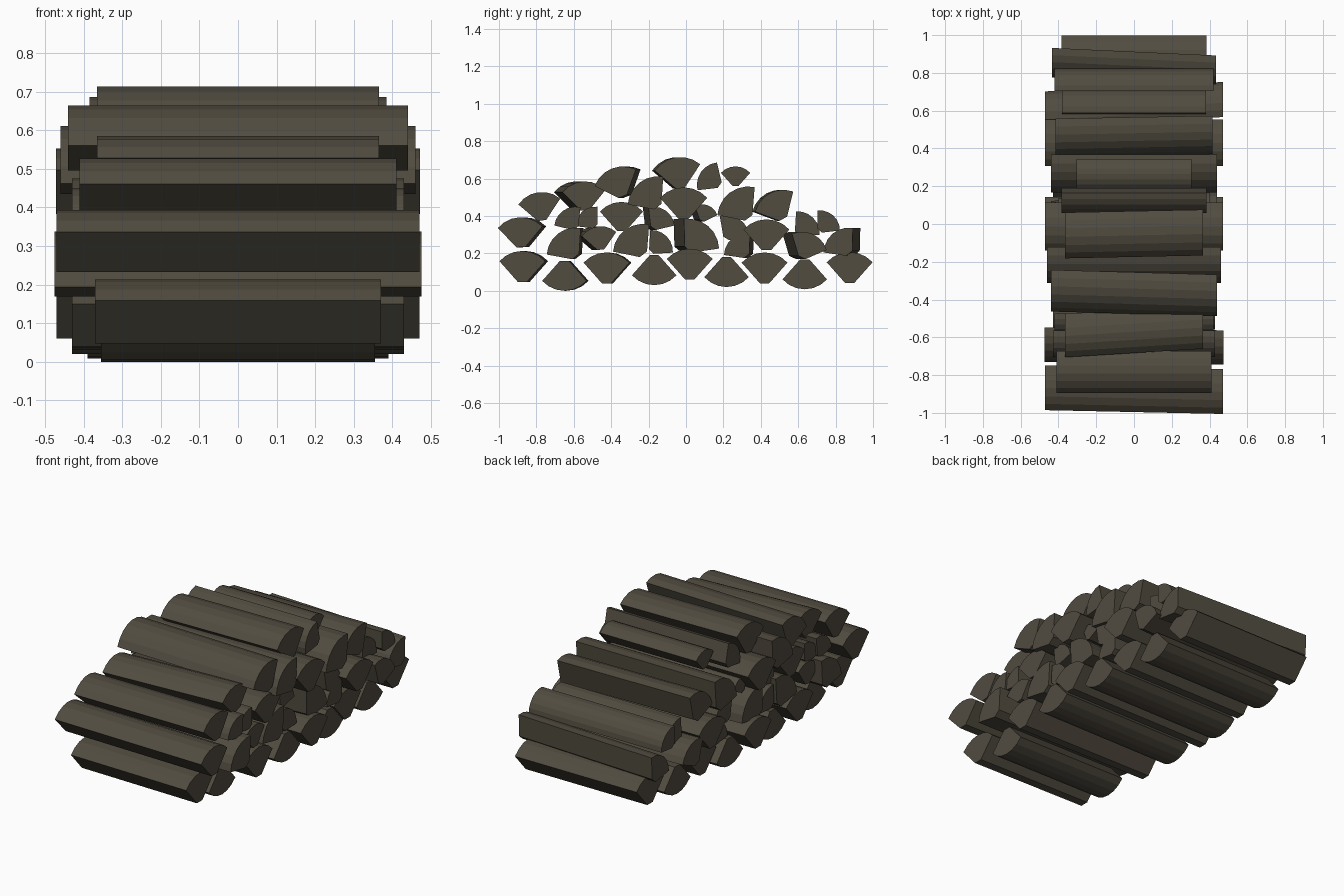
import bpy, bmesh, math

bark = bpy.data.materials.new("dark weathered wood")
bark.diffuse_color = (0.083, 0.072, 0.051, 1.0)

HALF_ANGLE = math.radians(48)
ARC_STEPS = 6


def split_log(name, y, z, angle, radius, half, drift=0.0):
    """Wedge-shaped log along x: blunt tip at (y, z), rounded bark side towards angle."""
    a = math.radians(angle)
    du, dv = math.cos(a), math.sin(a)
    b = radius * 0.15
    section = [(y + dv * b, z - du * b)]
    for i in range(ARC_STEPS + 1):
        t = a - HALF_ANGLE + 2 * HALF_ANGLE * i / ARC_STEPS
        section.append((y + radius * math.cos(t), z + radius * math.sin(t)))
    section.append((y - dv * b, z + du * b))

    bm = bmesh.new()
    near = [bm.verts.new((half, p, q)) for p, q in section]
    far = [bm.verts.new((-half, p - drift, q)) for p, q in section]
    bm.faces.new(near)
    bm.faces.new(far[::-1])
    n = len(section)
    for i in range(n):
        j = (i + 1) % n
        bm.faces.new((near[i], far[i], far[j], near[j]))
    bmesh.ops.recalc_face_normals(bm, faces=bm.faces)
    me = bpy.data.meshes.new(name)
    bm.to_mesh(me)
    bm.free()
    me.materials.append(bark)
    ob = bpy.data.objects.new(name, me)
    bpy.context.collection.objects.link(ob)


# Bottom row: wedges alternately tip down and tip up (tip y, tip z, half length)
bottom = [(-.875, .048, .37), (-.65, .16, .355), (-.425, .04, .43),
          (-.17, .19, .43), (.02, .06, .47), (.217, .18, .43),
          (.42, .04, .40), (.635, .168, .39), (.875, .042, .385)]
bottom_drift = {0: -.015, 1: -.01, 2: -.01}
for i, (y, z, half) in enumerate(bottom):
    up = i % 2 == 0
    split_log(f"bottom_log_{i + 1}", y, z, 90 if up else -90,
              .165 if up else .16, half, bottom_drift.get(i, 0))

# Stacked logs: tip y, tip z, direction of the round side, radius, half length
stack = [
    (-.883, .233, 92, .16, .47), (-.59, .183, 128, .155, .475),
    (-.455, .22, 97, .125, .43), (-.228, .195, 127, .163, .43),
    (-.185, .21, 45, .115, .42), (-.175, .335, 55, .115, .40),
    (.012, .22, 50, .165, .44), (.325, .187, 130, .122, .42),
    (.215, .28, 58, .125, .42), (.43, .217, 90, .165, .47),
    (.62, .178, 65, .138, .47), (.873, .20, 130, .138, .435),
    (.595, .305, 45, .12, .38), (.715, .322, 48, .108, .42),
    (-.59, .335, 125, .115, .43), (-.485, .345, 132, .105, .42),
    (-.77, .376, 98, .152, .41), (-.54, .43, 93, .155, .365),
    (-.338, .505, 112, .16, .44), (-.345, .32, 90, .155, .43),
    (-.15, .45, 128, .162, .46), (-.03, .55, 98, .165, .365),
    (-.013, .383, 90, .17, .472), (.18, .565, 145, .122, .385),
    (.265, .56, 90, .105, .305), (.335, .39, 127, .168, .44),
    (.52, .385, 118, .155, .415), (.085, .375, 68, .088, .40),
]
# Sideways drift of the near end for the logs that lie askew
drift = {0: -.02, 1: -.015, 2: .03, 5: .03, 6: .055, 7: -.02, 10: .05,
         11: -.04, 17: .045, 18: -.025, 21: .015, 26: .015, 27: .03}
for i, (y, z, ang, r, half) in enumerate(stack):
    split_log(f"stacked_log_{i + 1}", y, z, ang, r, half, drift.get(i, 0))
